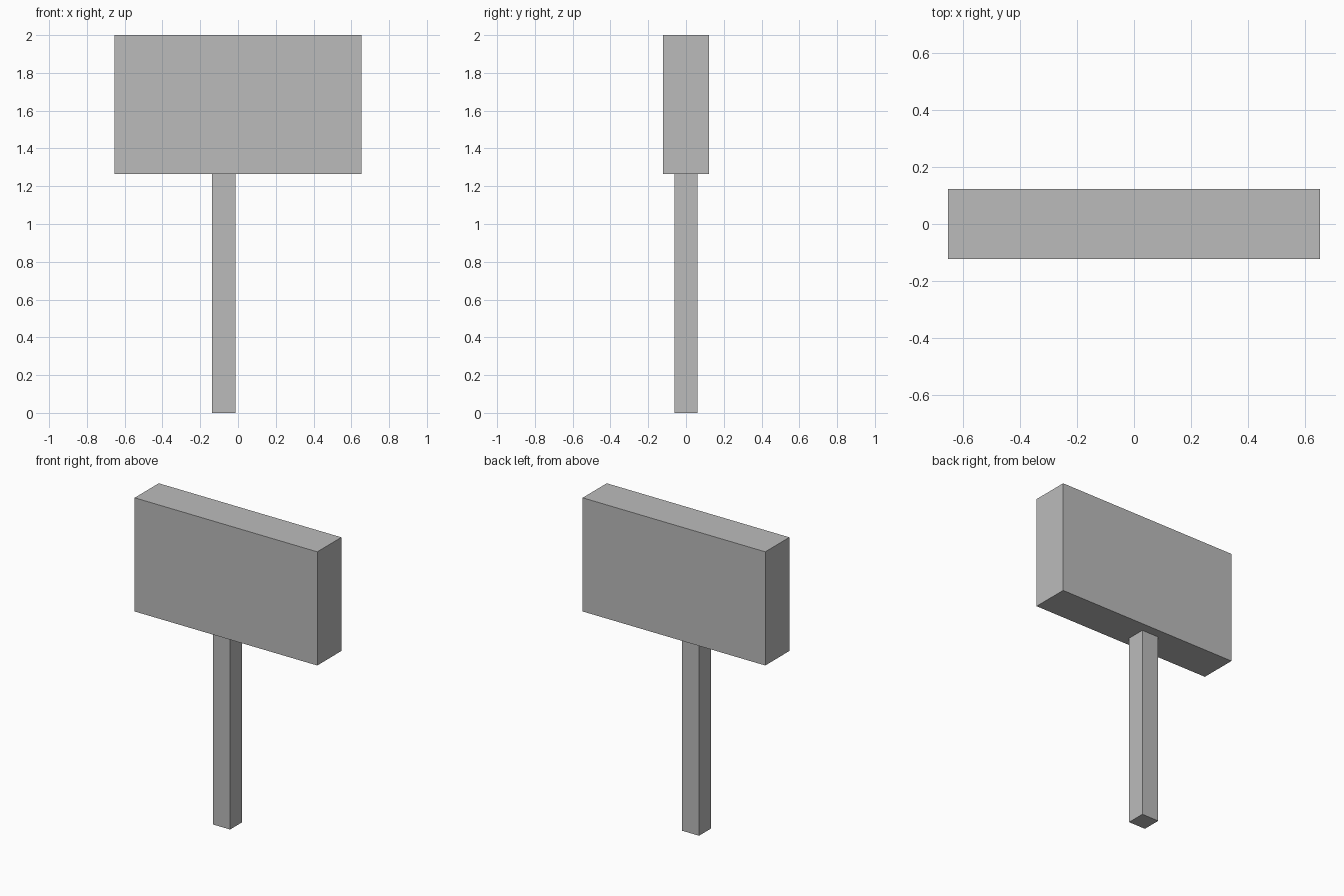
import bpy

if "Cube" in bpy.data.objects:
    bpy.data.objects.remove(bpy.data.objects["Cube"])

grey = bpy.data.materials.new("plain_grey")
grey.diffuse_color = (0.5, 0.5, 0.5, 1)
grey.use_nodes = True
grey.node_tree.nodes["Principled BSDF"].inputs["Base Color"].default_value = grey.diffuse_color


def box(name, center, size):
    bpy.ops.mesh.primitive_cube_add(size=1, location=center)
    ob = bpy.context.object
    ob.name = name
    ob.scale = size
    bpy.ops.object.transform_apply(location=False, rotation=False, scale=True)
    ob.data.materials.append(grey)
    return ob


BOARD_BOTTOM = 1.264
TOP = 2.0

# Square post, set slightly left of centre
box("post", (-0.075, 0, BOARD_BOTTOM / 2), (0.123, 0.123, BOARD_BOTTOM))

# Thick sign board resting on the post
box("sign_board", (0, 0, (BOARD_BOTTOM + TOP) / 2),
    (1.308, 0.246, TOP - BOARD_BOTTOM))
